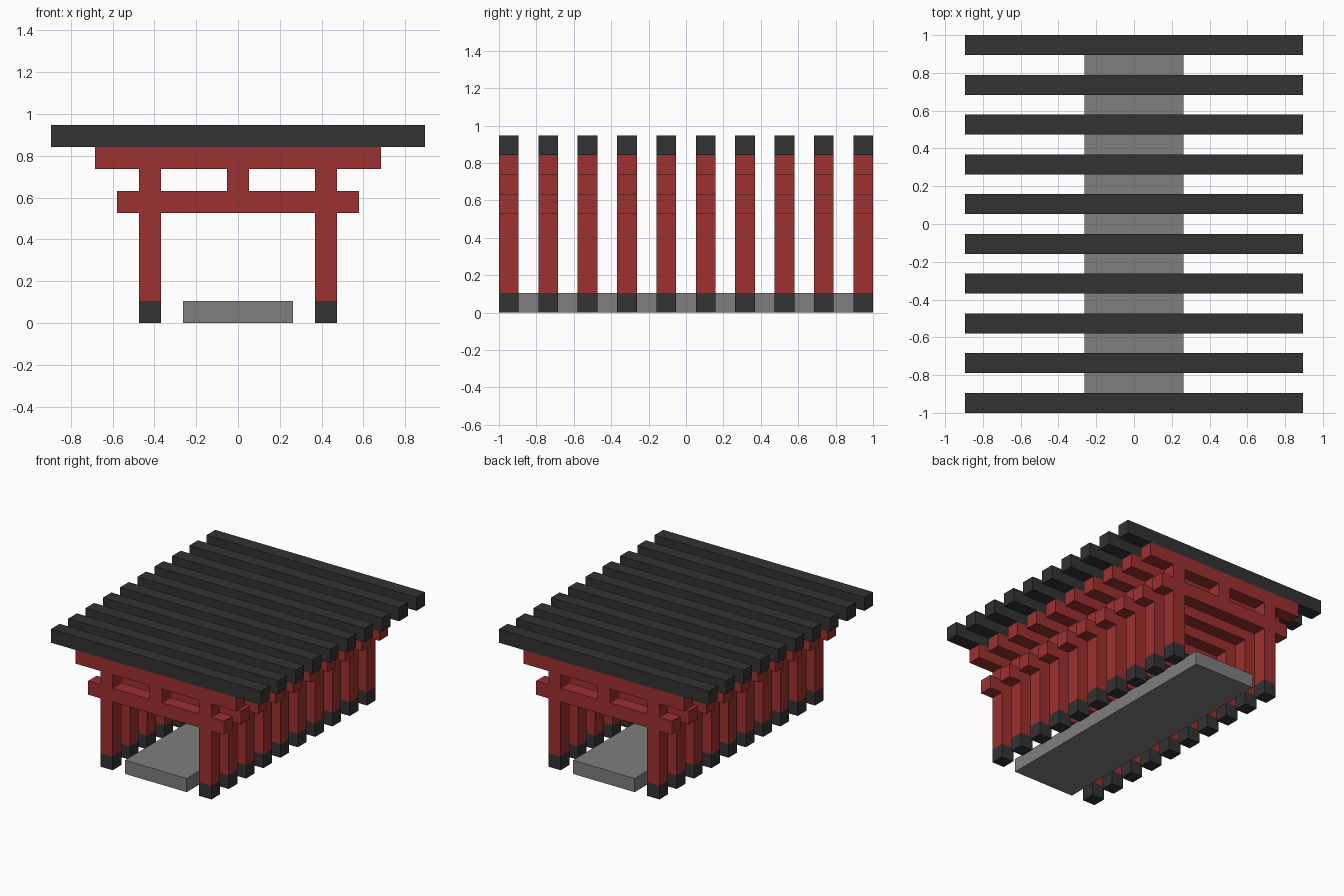
import bpy

if "Cube" in bpy.data.objects:
    bpy.data.objects.remove(bpy.data.objects["Cube"], do_unlink=True)

UNIT = 2 / 19          # one building block
GATES = 10


def material(name, r, g, b):
    m = bpy.data.materials.new(name)
    m.use_nodes = True
    m.diffuse_color = (r, g, b, 1)
    bsdf = next(n for n in m.node_tree.nodes if n.type == "BSDF_PRINCIPLED")
    bsdf.inputs["Base Color"].default_value = (r, g, b, 1)
    return m


red = material("vermilion red", 0.34, 0.029, 0.029)
black = material("charcoal black", 0.032, 0.032, 0.032)
grey = material("stone grey", 0.21, 0.21, 0.21)


def box(name, x, width, bottom, top, y, depth, mat):
    """Box sized in block units, centred on x and y."""
    bpy.ops.mesh.primitive_cube_add(size=1)
    ob = bpy.context.object
    ob.name = name
    size = (width, depth, top - bottom)
    centre = (x, y, (bottom + top) / 2)
    for v in ob.data.vertices:
        v.co = [(c * s + o) * UNIT for c, s, o in zip(v.co, size, centre)]
    ob.data.materials.append(mat)
    return ob


# Stone path running through all the gates
box("path", 0, 5, 0, 1, 0, 2 * GATES - 1, grey)

# Row of identical gates
for i in range(GATES):
    y = 2 * i - (GATES - 1)
    for side, x in (("left", 4), ("right", -4)):
        box(f"{side}_post_foot", x, 1, 0, 1, y, 1, black)
        box(f"{side}_post", x, 1, 1, 5, y, 1, red)
        box(f"{side}_upper_post", x, 1, 6, 7, y, 1, red)
    box("tie_beam", 0, 11, 5, 6, y, 1, red)
    box("centre_strut", 0, 1, 6, 7, y, 1, red)
    box("lintel", 0, 13, 7, 8, y, 1, red)
    box("roof_beam", 0, 17, 8, 9, y, 1, black)
